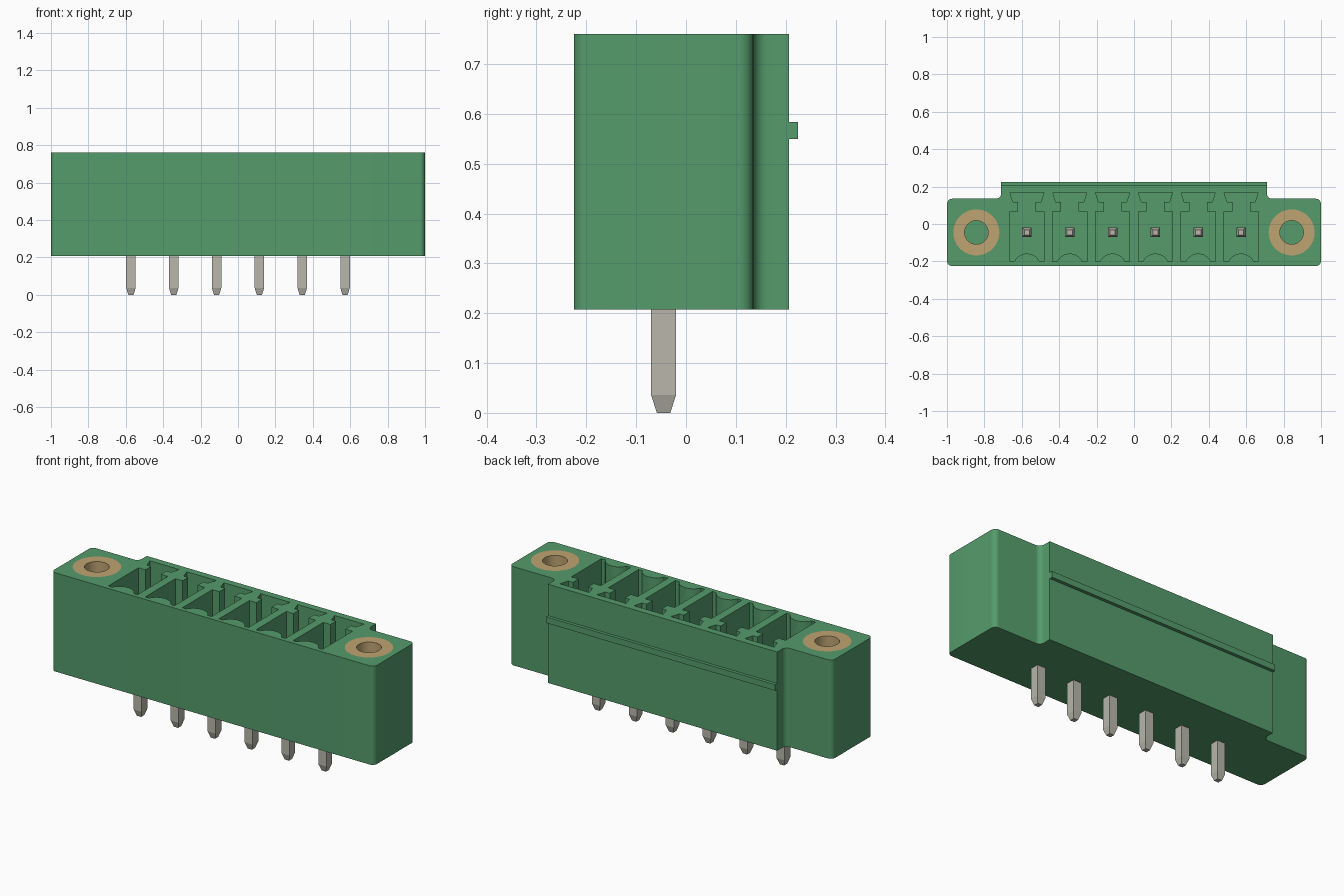
import bpy, bmesh
from math import sin, cos, pi, asin

cube = bpy.data.objects.get("Cube")
if cube:
    bpy.data.objects.remove(cube, do_unlink=True)

BASE, TOP, FLOOR = 0.207, 0.76, 0.29
PIN_Y = -0.045
PIN_XS = [(i - 2.5) * 0.229 for i in range(6)]
INSERT_X, INSERT_R, HOLE_R, INSERT_FLOOR = 0.843, 0.123, 0.063, 0.36


def material(name, rgb, metallic=0.0):
    m = bpy.data.materials.new(name)
    m.use_nodes = True
    m.diffuse_color = (*rgb, 1)
    m.node_tree.nodes["Principled BSDF"].inputs["Base Color"].default_value = (*rgb, 1)
    return m


green = material("green plastic", (0.09, 0.33, 0.148))
brass = material("brass", (0.52, 0.37, 0.17))
tin = material("tinned metal", (0.48, 0.47, 0.41))


def arc(cx, cy, r, a0, a1, n=8):
    """Points along an arc, angles in degrees."""
    angles = [(a0 + (a1 - a0) * i / n) * pi / 180 for i in range(n + 1)]
    return [(cx + r * cos(a), cy + r * sin(a)) for a in angles]


def mirrored(half):
    """Close a right-hand outline with its left-hand reflection."""
    return half + [(-x, y) for x, y in reversed(half) if abs(x) > 1e-5]


def prism(bm, outline, z0, z1):
    low = [bm.verts.new((x, y, z0)) for x, y in outline]
    high = [bm.verts.new((x, y, z1)) for x, y in outline]
    bm.faces.new(low[::-1])
    bm.faces.new(high)
    n = len(low)
    for i in range(n):
        j = (i + 1) % n
        bm.faces.new((low[i], low[j], high[j], high[i]))


def make_object(name, bm, mat):
    bmesh.ops.recalc_face_normals(bm, faces=bm.faces)
    mesh = bpy.data.meshes.new(name)
    bm.to_mesh(mesh)
    bm.free()
    mesh.materials.append(mat)
    obj = bpy.data.objects.new(name, mesh)
    bpy.context.collection.objects.link(obj)
    return obj


def activate(obj):
    bpy.ops.object.select_all(action="DESELECT")
    obj.select_set(True)
    bpy.context.view_layer.objects.active = obj


# Housing: rounded flanges and a deeper middle section
r = 0.028
housing_half = (arc(1 - r, -0.225 + r, r, -90, 0) + arc(1 - r, 0.135 - r, r, 0, 90)
                + arc(0.71 + r, 0.135 + r, r, 270, 180) + [(0.71, 0.207)])
bm = bmesh.new()
prism(bm, mirrored(housing_half), BASE, TOP)
housing = make_object("housing", bm, green)

# Keyed contact pockets and insert bores, cut from above
bump_r = 0.0744
half_angle = asin(0.067 / bump_r) * 180 / pi
pocket_half = (arc(0, -0.158 - bump_r, bump_r, 90, 90 - half_angle)
               + [(0.091, -0.2), (0.091, 0.067), (0.047, 0.067),
                  (0.047, 0.117), (0.075, 0.117), (0.091, 0.168)])
bm = bmesh.new()
for px in PIN_XS:
    prism(bm, [(x + px, y) for x, y in mirrored(pocket_half)], FLOOR, TOP + 0.1)
for side in (-1, 1):
    prism(bm, arc(side * INSERT_X, PIN_Y, INSERT_R, 0, 360, 48)[:-1], INSERT_FLOOR, TOP + 0.1)
cutter = make_object("pocket_cutter", bm, green)
cutter.hide_render = True

activate(housing)
cut = housing.modifiers.new("pockets", "BOOLEAN")
cut.operation = "DIFFERENCE"
cut.solver = "EXACT"
cut.object = cutter
bpy.ops.object.modifier_apply(modifier=cut.name)
bpy.data.objects.remove(cutter, do_unlink=True)
bpy.ops.object.shade_smooth_by_angle(angle=pi / 6)

# Latching rib along the back
bm = bmesh.new()
prism(bm, [(-0.71, 0.2), (0.71, 0.2), (0.71, 0.225), (-0.71, 0.225)], 0.55, 0.584)
make_object("latch_rib", bm, green)

# Threaded flange inserts, as open tubes
for side, label in ((-1, "right"), (1, "left")):
    bm = bmesh.new()
    profile = [(INSERT_R, INSERT_FLOOR), (INSERT_R, TOP), (HOLE_R, TOP), (HOLE_R, INSERT_FLOOR)]
    rings = [[bm.verts.new((x, y, z)) for x, y in arc(side * INSERT_X, PIN_Y, rad, 0, 360, 48)[:-1]]
             for rad, z in profile]
    for k in range(4):
        a, b = rings[k], rings[(k + 1) % 4]
        for i in range(48):
            j = (i + 1) % 48
            bm.faces.new((a[i], a[j], b[j], b[i]))
    insert = make_object(label + "_flange_insert", bm, brass)
    activate(insert)
    bpy.ops.object.shade_smooth_by_angle(angle=pi / 6)

# Square contact pins, tapered at both ends
for number, px in enumerate(PIN_XS, 1):
    bm = bmesh.new()
    levels = [(0.0135, 0), (0.025, 0.036), (0.025, 0.59), (0.0135, 0.626)]
    rings = [[bm.verts.new((px + sx * h, PIN_Y + sy * h, z))
              for sx, sy in ((-1, -1), (1, -1), (1, 1), (-1, 1))] for h, z in levels]
    bm.faces.new(rings[0][::-1])
    bm.faces.new(rings[-1])
    for a, b in zip(rings, rings[1:]):
        for i in range(4):
            j = (i + 1) % 4
            bm.faces.new((a[i], a[j], b[j], b[i]))
    make_object(f"contact_pin_{number}", bm, tin)
